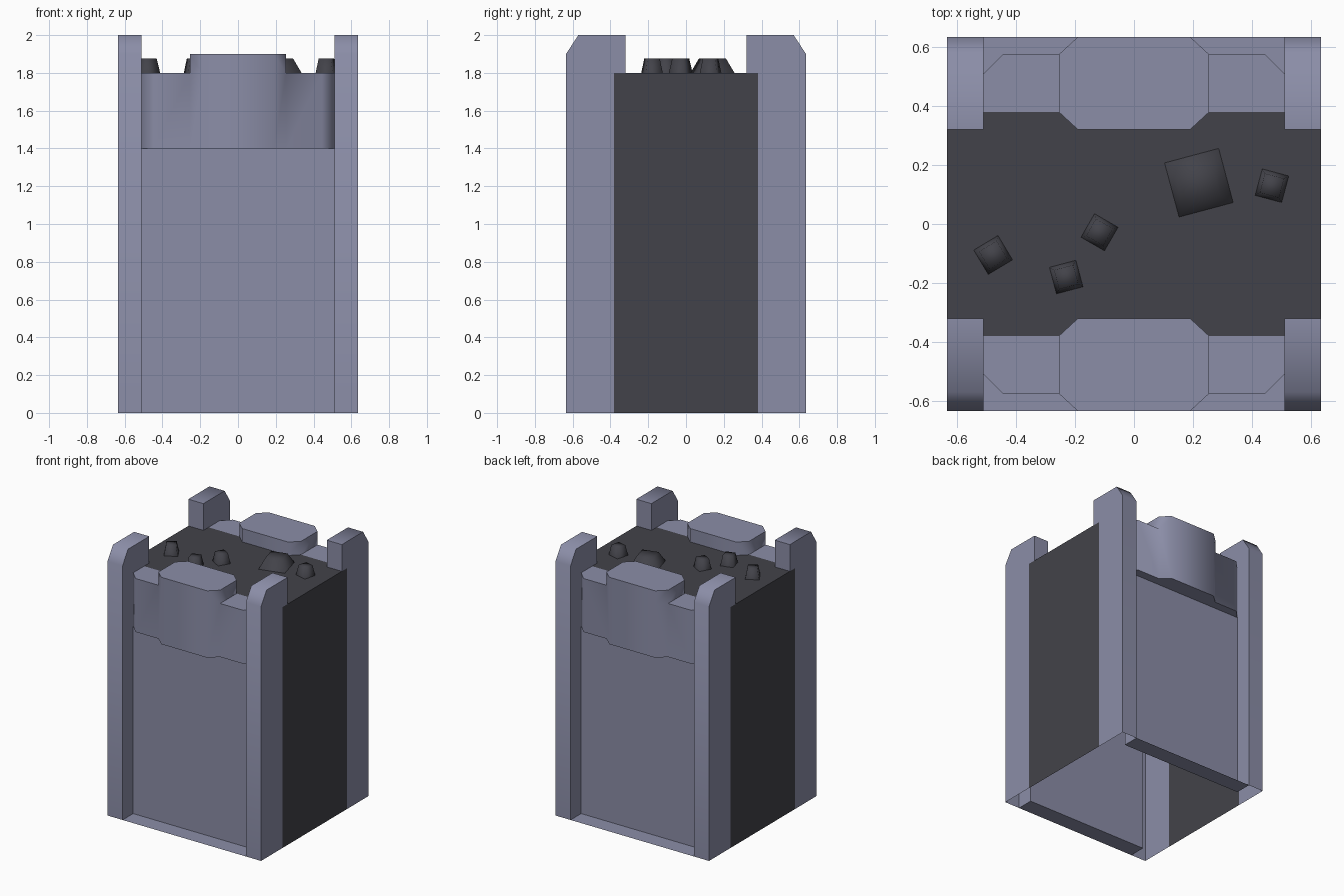
import bpy, bmesh, math
from mathutils import Matrix

if "Cube" in bpy.data.objects:
    bpy.data.objects.remove(bpy.data.objects["Cube"])


def material(name, color):
    m = bpy.data.materials.new(name)
    m.diffuse_color = (*color, 1)
    m.use_nodes = True
    m.node_tree.nodes["Principled BSDF"].inputs["Base Color"].default_value = m.diffuse_color
    return m


STONE = material("blue_grey_stone", (0.26, 0.27, 0.39))
TAR = material("dark_paving", (0.055, 0.055, 0.067))


def finish(name, bm, mat, smooth=None, mirror=None):
    mesh = bpy.data.meshes.new(name)
    bm.to_mesh(mesh)
    bm.free()
    mesh.materials.append(mat)
    ob = bpy.data.objects.new(name, mesh)
    bpy.context.collection.objects.link(ob)
    if smooth:
        bpy.ops.object.select_all(action='DESELECT')
        ob.select_set(True)
        bpy.context.view_layer.objects.active = ob
        bpy.ops.object.shade_smooth_by_angle(angle=math.radians(smooth))
    if mirror:
        mod = ob.modifiers.new("mirror", 'MIRROR')
        mod.use_axis = mirror
        mod.use_mirror_merge = False
    return ob


def faces(bm, polys):
    for p in polys:
        bm.faces.new([bm.verts.new(c) for c in p])
    bmesh.ops.remove_doubles(bm, verts=bm.verts, dist=1e-4)


W, P, S, I = 0.635, 0.51, 0.38, 0.32   # outer edge, post/wall line, deck edge, inner edge
DECK = 1.8

# Dark paved core: deck and the two side walls, open underneath
bm = bmesh.new()
faces(bm, [
    [(-W, -S, DECK), (W, -S, DECK), (W, S, DECK), (-W, S, DECK)],
    [(W, -S, 0), (W, S, 0), (W, S, DECK), (W, -S, DECK)],
    [(-W, S, 0), (-W, -S, 0), (-W, -S, DECK), (-W, S, DECK)],
])
finish("paved_core", bm, TAR)

# Recessed front and back walls with a flat ledge at the foot
bm = bmesh.new()
faces(bm, [
    [(-P, -P, 0), (P, -P, 0), (P, -P, 1.4), (-P, -P, 1.4)],
    [(-P, -W, 0), (P, -W, 0), (P, -P, 0), (-P, -P, 0)],
])
finish("recessed_wall", bm, STONE, mirror=(False, True, False))

# Corner posts with a chamfered top, hollow inside the body
top = [(W, 0), (W, 1.9), (0.57, 2.0), (I, 2.0), (I, DECK)]
bm = bmesh.new()
polys = [[(W, y, z) for y, z in top + [(S, DECK), (S, 0)]],
         [(P, y, z) for y, z in reversed(top + [(P, DECK), (P, 0)])]]
for (y0, z0), (y1, z1) in zip(top, top[1:]):
    polys.append([(W, y1, z1), (W, y0, z0), (P, y0, z0), (P, y1, z1)])
faces(bm, polys)
bmesh.ops.recalc_face_normals(bm, faces=bm.faces)
finish("corner_post", bm, STONE, smooth=60, mirror=(True, True, False))

# Parapets: low wings with a raised, projecting middle
half = [(P, 0.51), (0.445, 0.575), (0.255, 0.575), (0.19, W)]
inner = [(0.19, I), (0.255, S), (P, S)]
right = half[::-1]
outline = ([(-x, y) for x, y in half] + right + inner[::-1]
           + [(-x, y) for x, y in inner])
bm = bmesh.new()
low = [bm.verts.new((x, y, 1.4)) for x, y in outline]
high = [bm.verts.new((x, y, DECK)) for x, y in outline]
n = len(outline)
bm.faces.new(low)
cap = bm.faces.new(high)
for i in range(n):
    j = (i + 1) % n
    bm.faces.new((low[i], low[j], high[j], high[i]))


def at(x, y):
    return high[min(range(n), key=lambda i: math.dist(outline[i], (x, y)))]


for s in (-1, 1):   # split the cap into wing, middle, wing
    a, b = at(s * 0.255, 0.575), at(s * 0.255, S)
    f = next(f for f in bm.faces if a in f.verts and b in f.verts
             and all(abs(v.co.z - DECK) < 1e-5 for v in f.verts))
    bmesh.utils.face_split(f, a, b)
bm.normal_update()
mid = next(f for f in bm.faces if abs(f.calc_center_median().z - DECK) < 1e-4
           and abs(f.calc_center_median().x) < 0.05)
ext = bmesh.ops.extrude_discrete_faces(bm, faces=[mid])
bmesh.ops.translate(bm, verts=ext["faces"][0].verts[:], vec=(0, 0, 0.1))
bmesh.ops.recalc_face_normals(bm, faces=bm.faces)
finish("parapet", bm, STONE, smooth=60, mirror=(False, True, False))

# Tapered stones on the deck: x, y, size, turn, top scale
for i, (x, y, size, turn, taper) in enumerate([
        (0.22, 0.14, 0.19, 15, 0.62), (0.468, 0.13, 0.093, -15, 0.72),
        (-0.117, -0.028, 0.092, -30, 0.72), (-0.23, -0.18, 0.093, 15, 0.72),
        (-0.478, -0.105, 0.096, 31, 0.72)]):
    bm = bmesh.new()
    bmesh.ops.create_cube(bm, size=1)
    for v in bm.verts:
        k = size * (taper if v.co.z > 0 else 1)
        v.co = (v.co.x * k, v.co.y * k, 0.075 if v.co.z > 0 else 0)
    bmesh.ops.delete(bm, geom=[f for f in bm.faces if f.normal.z < -0.9],
                     context='FACES_ONLY')
    bm.transform(Matrix.Translation((x, y, DECK))
                 @ Matrix.Rotation(math.radians(turn), 4, 'Z'))
    finish(f"deck_stone_{i + 1}", bm, TAR, smooth=120)
